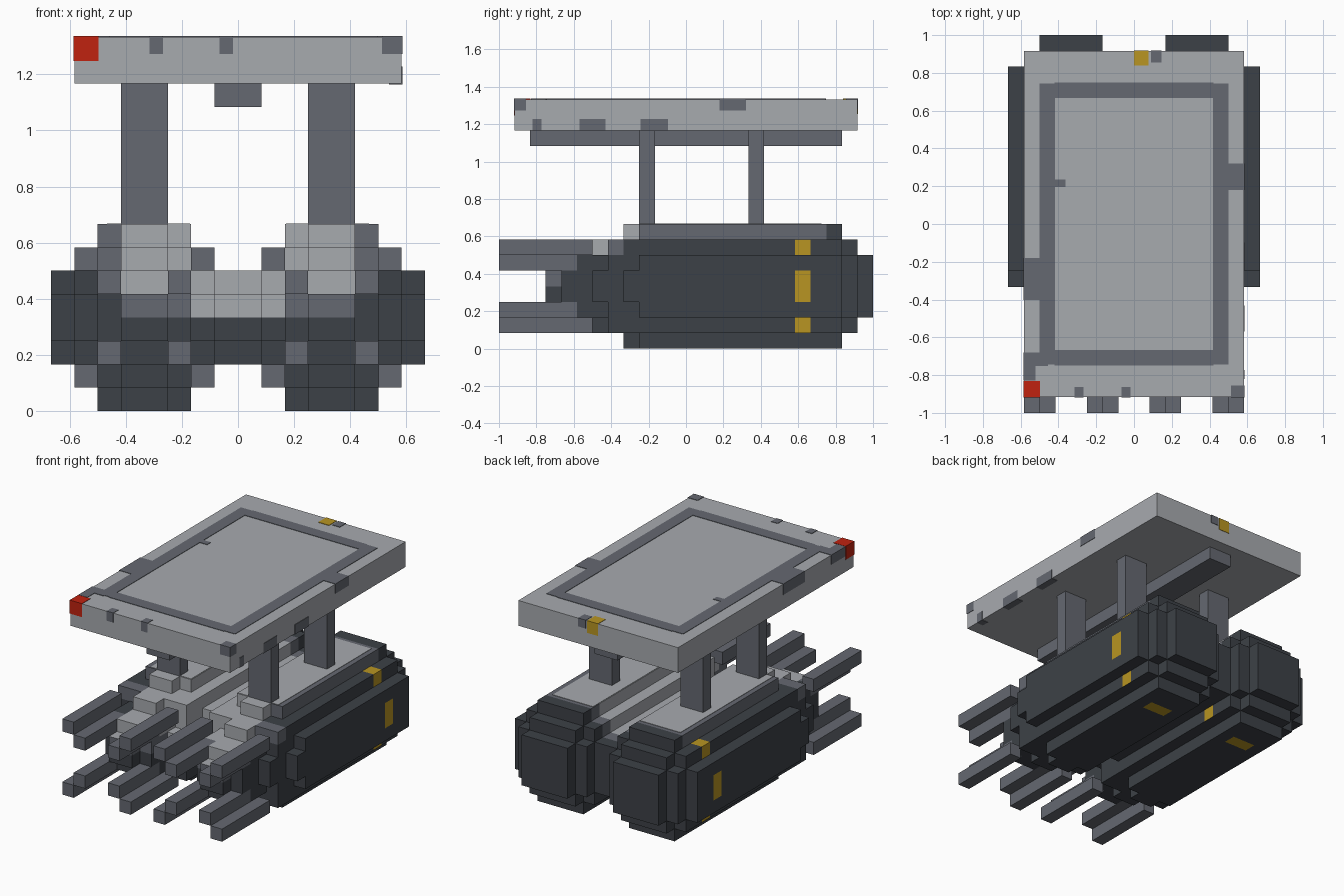
import bpy, bmesh
from mathutils import Vector
from itertools import product

cube = bpy.data.objects.get("Cube")
if cube:
    bpy.data.objects.remove(cube, do_unlink=True)

U = 1 / 12  # one block


def material(name, rgb):
    m = bpy.data.materials.new(name)
    m.use_nodes = True
    m.diffuse_color = (*rgb, 1)
    m.node_tree.nodes["Principled BSDF"].inputs["Base Color"].default_value = (*rgb, 1)
    return m


LIGHT, MID, DARK, YELLOW, RED = range(5)
MATS = [material("light_grey", (.39, .405, .43)),
        material("mid_grey", (.13, .14, .165)),
        material("dark_grey", (.046, .053, .063)),
        material("yellow", (.48, .30, .016)),
        material("red", (.53, .016, .005))]


def finish(name, bm, mats):
    mesh = bpy.data.meshes.new(name)
    bm.to_mesh(mesh)
    bm.free()
    for m in mats:
        mesh.materials.append(m)
    obj = bpy.data.objects.new(name, mesh)
    bpy.context.collection.objects.link(obj)
    return obj


def box(name, x, y, z, mat, grow=0):
    """Box from (low, high) ranges in blocks."""
    bm = bmesh.new()
    bmesh.ops.create_cube(bm, size=1)
    for v in bm.verts:
        for i, (lo, hi) in enumerate((x, y, z)):
            v.co[i] = (lo - grow if v.co[i] < 0 else hi + grow) * U
    return finish(name, bm, [MATS[mat]])


def mark(name, x, y, z, mat=MID):
    """Painted patch standing just proud of the surface."""
    return box(name, x, y, z, mat, grow=.035)


# Twin stepped hull: half width, half height, start and end of each layer
LAYERS = [(1, 1, -9, 0), (2, 1, -8, 0), (1, 2, -8, 0), (2, 2, -7, 12),
          (3, 1, -6, 0), (1, 3, -6, 0), (3, 3, -5, 10), (3, 2, -5, 11),
          (2, 3, -5, 11), (4, 1, -4, 10), (1, 4, -4, 10),
          (4, 2, -3, 10), (2, 4, -3, 10)]


def filled(x, y, z):
    dx, dz = abs(abs(x) - 4), abs(z - 4)
    return any(dx < a and dz < b and s < y < e for a, b, s, e in LAYERS)


def hull_colour(c, n):
    x, y, z = abs(c.x), c.y, c.z
    if 7 < y < 8 and abs(n.y) < .5:
        if (x > 6 and 6 < z < 7) or (n.x and 1 < z < 2):
            return YELLOW
        if (x > 7 and n.x and 3 < z < 5) or (z < 1 and n.z < 0 and 3 < x < 5):
            return YELLOW
    if y > 9 or z < 4:
        return DARK
    if x > 5:
        return MID if z > 7 or (z > 6 and y < -4) else DARK
    if y > 8 or (y < -6 and z < 5 and n.z <= 0):
        return MID
    return LIGHT


def build_hull():
    bm = bmesh.new()
    axes = [Vector(a) for a in ((1, 0, 0), (0, 1, 0), (0, 0, 1))]
    for i, j, k in product(range(-8, 8), range(-9, 12), range(8)):
        c = Vector((i + .5, j + .5, k + .5))
        if not filled(*c):
            continue
        for a, sign in product(range(3), (1, -1)):
            n = axes[a] * sign
            if filled(*(c + n)):
                continue
            p, q = axes[(a + 1) % 3] / 2, axes[(a + 2) % 3] / 2 * sign
            corners = (-p - q, p - q, p + q, -p + q)
            f = bm.faces.new([bm.verts.new((c + n / 2 + d) * U) for d in corners])
            f.material_index = hull_colour(c, n)
    bmesh.ops.remove_doubles(bm, verts=bm.verts, dist=.001)
    bmesh.ops.dissolve_limit(bm, angle_limit=.01, verts=bm.verts, edges=bm.edges,
                             delimit={'MATERIAL'})
    finish("twin_hull", bm, MATS)


build_hull()

for s, side in ((-1, "right"), (1, "left")):
    def span(a, b):
        return tuple(sorted((s * a, s * b)))

    # Worn deck edge
    box(side + "_deck", span(2.05, 5.6), (-2.95, 8.7), (7.98, 8.03), LIGHT)
    # Canopy posts
    for y, end in ((-3, "front"), (4, "back")):
        box(f"{side}_{end}_post", span(3, 5), (y, y + 1), (8, 14), MID)
    # Paired bars forming each gun, stepped diagonally
    for dx, dz in product((-1, 1), repeat=2):
        name = f"{side}_{'upper' if dz > 0 else 'lower'}_{'outer' if dx > 0 else 'inner'}"
        for r, root in ((1.5, -7), (2.5, -6)):
            x, z = 4 + dx * r, 4 + dz * r
            box(name + "_gun_bar", span(x - .5, x + .5), (-12, root),
                (z - .5, z + .5), MID)

# Canopy slab and its keel beam
box("canopy", (-7, 7), (-11, 11), (14, 16), LIGHT)
box("canopy_beam", (-1, 1), (-10, 10), (13, 14), MID)

# Painted frame on the canopy
TOP = (15.99, 16)
for s in (-1, 1):
    mark("frame_side", tuple(sorted((s * 5.04, s * 5.96))), (-8.9, 8.9), TOP)
    mark("frame_end", (-5, 5), tuple(sorted((s * 8.04, s * 8.96))), TOP)

# Worn patches
mark("right_edge_patch", (-7, -6), (-4.8, -2.2), (15.2, 16))
mark("right_corner_patch", (-7, -6.3), (-9.9, -8.2), (15.3, 16))
mark("frame_corner_patch", (-6.3, -5.5), (-9, -8.2), TOP)
mark("left_edge_patch", (6, 7), (2.2, 3.8), (15.3, 16))
mark("frame_nick", (-5, -4.4), (2.4, 2.8), TOP)
mark("front_corner_patch", (6.2, 7), (-11, -10.3), (15.3, 16))
for x in (-3.5, -.5):
    mark("front_chip", (x - .25, x + .25), (-11, -10.4), (15.3, 16))
for lo, hi in ((-9.8, -9.3), (-6.8, -5.2), (-2.9, -1.2)):
    mark("left_lower_chip", (6.5, 7), (lo, hi), (14, 14.7))
mark("back_chip", (1.1, 1.7), (10.3, 11), (15.4, 16))

# Coloured marker blocks
mark("red_marker", (-7, -6), (-11, -10), (15, 16), RED)
mark("yellow_marker", (.03, .9), (10.1, 11), (15.1, 16), YELLOW)
